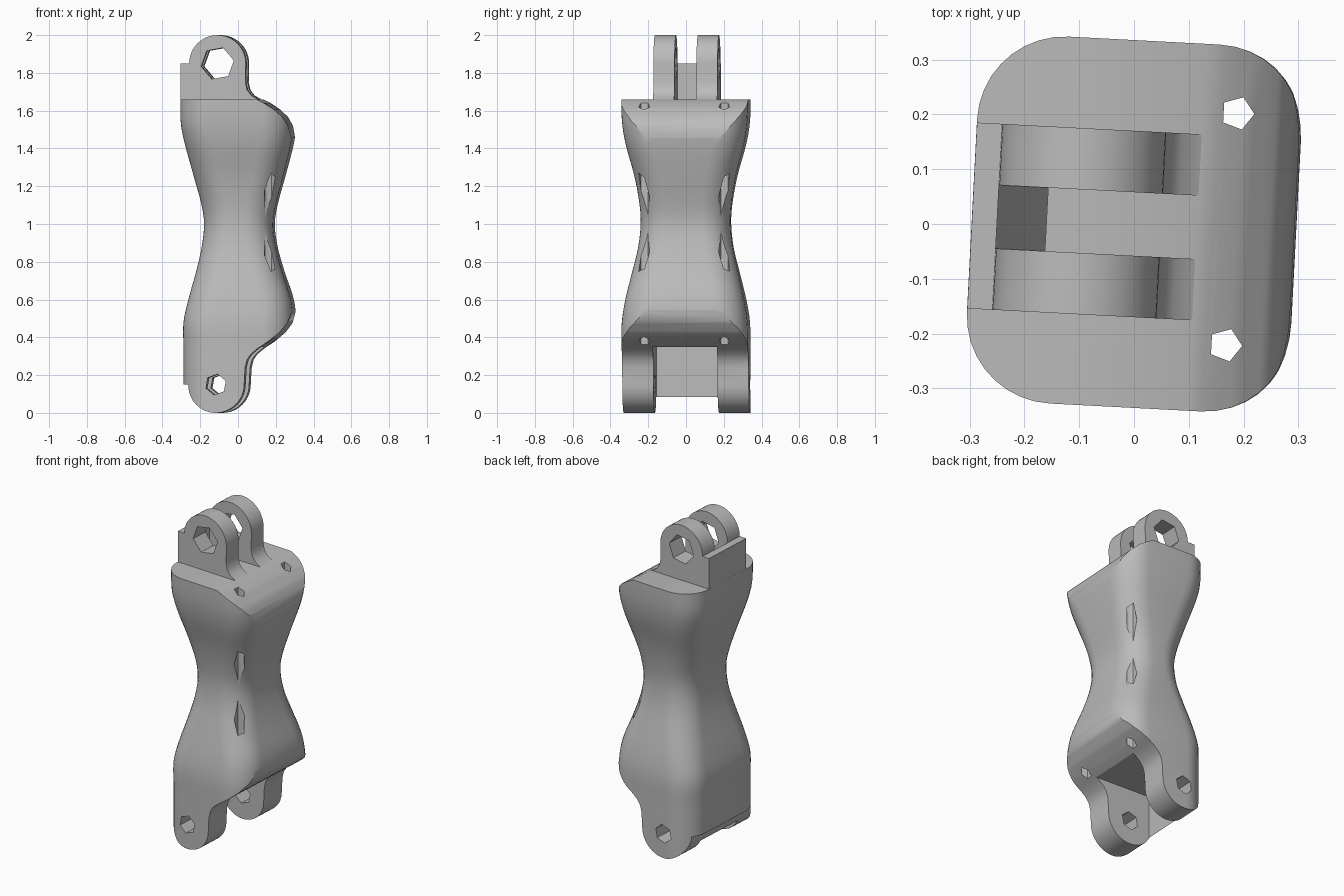
import bpy, bmesh, math

old = bpy.data.objects.get("Cube")
if old:
    bpy.data.objects.remove(old)

grey = bpy.data.materials.new("plain grey")
grey.use_nodes = True
COLOUR = (0.5, 0.5, 0.5, 1)
grey.diffuse_color = COLOUR
grey.node_tree.nodes["Principled BSDF"].inputs["Base Color"].default_value = COLOUR

TURN = math.radians(-3)
PIN_X, LOW_Z, HIGH_Z, PIN_R = -0.10, 0.15, 1.85, 0.15


def finish(name, bm):
    bmesh.ops.recalc_face_normals(bm, faces=bm.faces)
    mesh = bpy.data.meshes.new(name)
    bm.to_mesh(mesh)
    bm.free()
    mesh.materials.append(grey)
    obj = bpy.data.objects.new(name, mesh)
    bpy.context.collection.objects.link(obj)
    return obj


def prism(name, points, y0, y1):
    """Extrude an xz outline along y."""
    bm = bmesh.new()
    rings = [[bm.verts.new((x, y, z)) for x, z in points] for y in (y0, y1)]
    bridge(bm, rings)
    return finish(name, bm)


def bridge(bm, rings):
    n = len(rings[0])
    for a, b in zip(rings, rings[1:]):
        for i in range(n):
            j = (i + 1) % n
            bm.faces.new((a[i], a[j], b[j], b[i]))
    bm.faces.new(rings[0])
    bm.faces.new(rings[-1])


def arc(cx, cz, r, start, end, steps):
    angles = [math.radians(start + (end - start) * i / steps) for i in range(steps + 1)]
    return [(cx + r * math.cos(a), cz + r * math.sin(a)) for a in angles]


def rect(x0, x1, z0, z1):
    return [(x0, z0), (x1, z0), (x1, z1), (x0, z1)]


def boolean(obj, tool, operation="DIFFERENCE"):
    tool.hide_render = True
    mod = obj.modifiers.new("cut", "BOOLEAN")
    mod.operation, mod.object, mod.solver = operation, tool, "EXACT"
    bpy.context.view_layer.objects.active = obj
    bpy.ops.object.modifier_apply(modifier=mod.name)
    bpy.data.objects.remove(tool)


# Body stations: height, back x, front x, half depth, corner radius
STATIONS = [
    (-0.10, -0.28, 0.30, 0.335, 0.16), (0.35, -0.28, 0.30, 0.335, 0.16),
    (0.48, -0.28, 0.30, 0.333, 0.16), (0.60, -0.255, 0.288, 0.315, 0.16),
    (0.75, -0.215, 0.24, 0.28, 0.155), (0.88, -0.187, 0.205, 0.25, 0.15),
    (1.00, -0.175, 0.19, 0.238, 0.145), (1.10, -0.188, 0.205, 0.243, 0.15),
    (1.25, -0.228, 0.245, 0.268, 0.155), (1.42, -0.273, 0.287, 0.313, 0.16),
    (1.52, -0.293, 0.30, 0.33, 0.16), (1.60, -0.296, 0.30, 0.335, 0.16),
    (1.80, -0.296, 0.30, 0.335, 0.16),
]


def station(z):
    """Smooth cubic interpolation between the body stations."""
    k = max(i for i in range(len(STATIONS) - 1) if STATIONS[i][0] <= z)
    p1, p2 = STATIONS[k], STATIONS[k + 1]
    p0, p3 = STATIONS[max(k - 1, 0)], STATIONS[min(k + 2, len(STATIONS) - 1)]
    h = p2[0] - p1[0]
    t = (z - p1[0]) / h
    out = []
    for c in range(1, 5):
        m1 = (p2[c] - p0[c]) / (p2[0] - p0[0]) * h
        m2 = (p3[c] - p1[c]) / (p3[0] - p1[0]) * h
        out.append((2*t**3 - 3*t**2 + 1) * p1[c] + (t**3 - 2*t**2 + t) * m1
                   + (3*t**2 - 2*t**3) * p2[c] + (t**3 - t**2) * m2)
    return out


# Waisted body, lofted from rounded rectangles
bm = bmesh.new()
rings = []
for i in range(46):
    z = -0.05 + 1.80 * i / 45
    back, front, half, r = station(z)
    outline = (arc(front - r, half - r, r, 0, 90, 9) + arc(back + r, half - r, r, 90, 180, 9)
               + arc(back + r, r - half, r, 180, 270, 9) + arc(front - r, r - half, r, 270, 360, 9))
    rings.append([bm.verts.new((x, y, z)) for x, y in outline])
bridge(bm, rings)
body = finish("body", bm)

# Side silhouette: sloped shoulders, flat top and rounded lower lugs
silhouette = [
    (-0.4, 1.66), (0.115, 1.66), (0.155, 1.64), (0.205, 1.608), (0.25, 1.567),
    (0.278, 1.52), (0.292, 1.46), (0.34, 1.36), (0.34, 0.66), (0.305, 0.60), (0.297, 0.54),
    (0.275, 0.475), (0.235, 0.425), (0.18, 0.38), (0.12, 0.34), (0.085, 0.31),
    (0.065, 0.28), (0.055, 0.24),
] + arc(PIN_X, LOW_Z, PIN_R, 0, -180, 24) + [(-0.4, LOW_Z)]
boolean(body, prism("silhouette_cutter", silhouette, -0.6, 0.6), "INTERSECT")

# Lower slot, leaving two lugs and a back stop
boolean(body, prism("slot_cutter", rect(-0.235, 0.5, -0.2, 0.35), -0.17, 0.17))
boolean(body, prism("lower_pin_cutter", arc(PIN_X, LOW_Z, 0.056, 20, 320, 5), -0.6, 0.6))

# Cord pockets with sloping ends
upper_pocket = [(-0.25, 1.8), (-0.25, 1.58), (-0.16, 1.35), (-0.16, 1.8)]
lower_pocket = [(-0.21, 0.3), (-0.21, 0.42), (-0.11, 0.56), (-0.11, 0.3)]
for pocket in (upper_pocket, lower_pocket):
    boolean(body, prism("pocket_cutter", pocket, -0.057, 0.057))

# Straight cord holes near the front corners
for side in (-1, 1):
    bm = bmesh.new()
    rings = [[bm.verts.new((x, y, z)) for x, y in arc(0.178, side * 0.212, 0.031, 0, 288, 4)]
             for z in (-0.3, 2.3)]
    bridge(bm, rings)
    boolean(body, finish("cord_hole_cutter", bm))

# Upper hinge lugs with a flared foot, and the stop behind them
lug = ([(-0.296, 1.64), (0.115, 1.64), (0.115, 1.66), (0.08, 1.68), (0.057, 1.71),
        (0.048, 1.75)] + arc(PIN_X, HIGH_Z, PIN_R, 0, 180, 24) + [(-0.296, HIGH_Z)])
parts = [body]
for side, name in ((-1, "upper_lug_front"), (1, "upper_lug_back")):
    y0, y1 = sorted((side * 0.058, side * 0.17))
    part = prism(name, lug, y0, y1)
    boolean(part, prism("upper_pin_cutter", arc(PIN_X, HIGH_Z, 0.088, 10, 310, 5), -0.6, 0.6))
    parts.append(part)
parts.append(prism("upper_stop", rect(-0.296, -0.25, 1.64, HIGH_Z), -0.058, 0.058))

# Shade and turn the whole assembly slightly
for part in parts:
    part.rotation_euler.z = TURN
    bpy.ops.object.select_all(action="DESELECT")
    part.select_set(True)
    bpy.context.view_layer.objects.active = part
    bpy.ops.object.shade_smooth_by_angle(angle=math.radians(30))
